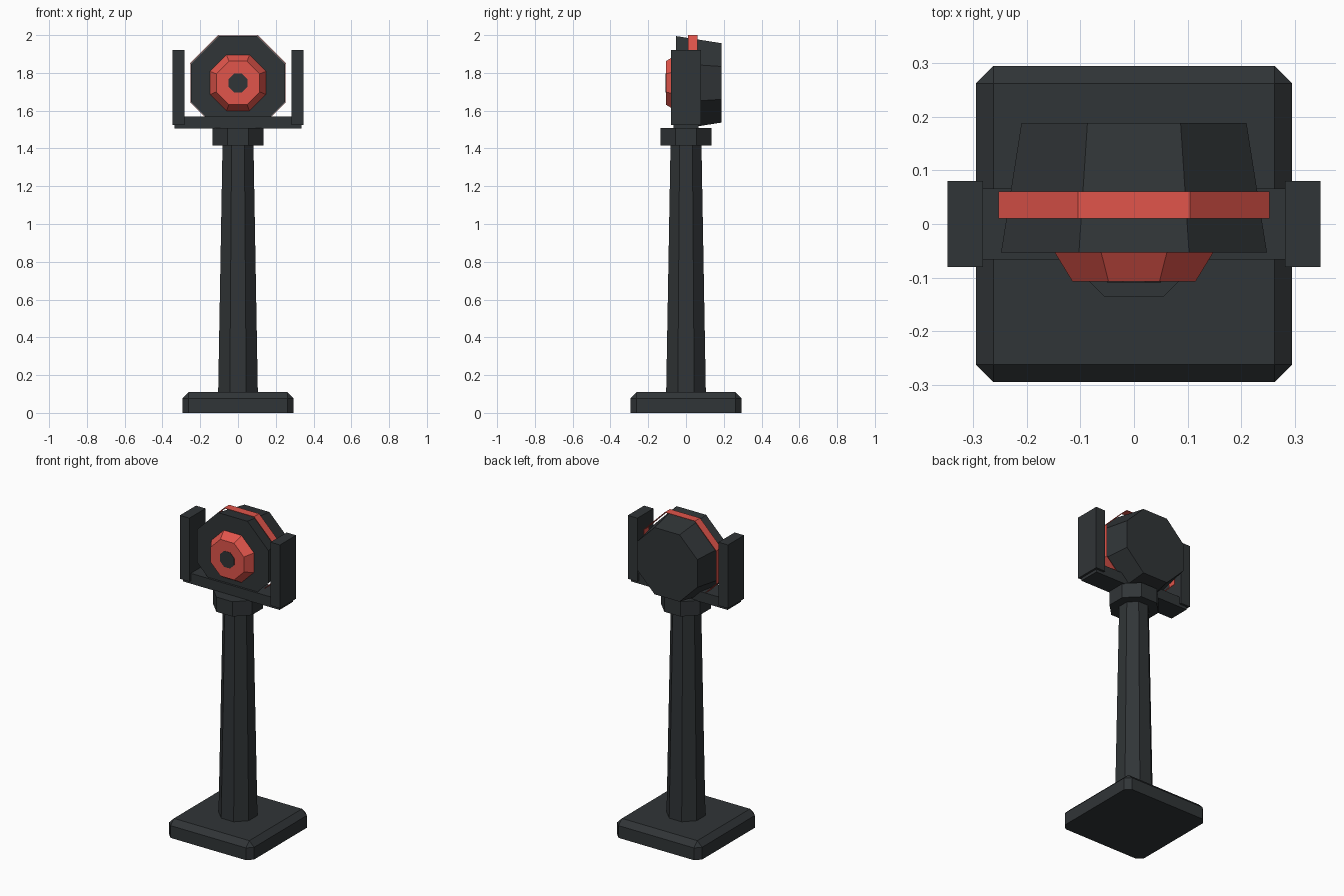
import bpy, bmesh, math
from mathutils import Matrix

if "Cube" in bpy.data.objects:
    bpy.data.objects.remove(bpy.data.objects["Cube"])


def material(name, rgb):
    m = bpy.data.materials.new(name)
    m.diffuse_color = (*rgb, 1)
    m.use_nodes = True
    m.node_tree.nodes["Principled BSDF"].inputs["Base Color"].default_value = m.diffuse_color
    return m


DARK = material("dark_metal", (0.03, 0.035, 0.038))
RED = material("red_paint", (0.75, 0.09, 0.07))
HEAD_Z = 1.747


def finish(name, bm, mat):
    mesh = bpy.data.meshes.new(name)
    bm.to_mesh(mesh)
    bm.free()
    mesh.materials.append(mat)
    ob = bpy.data.objects.new(name, mesh)
    bpy.context.collection.objects.link(ob)
    return ob


def box(name, x, y, z, mat=DARK, bevel=0):
    """Box from (min, max) ranges, optionally chamfered except at the bottom."""
    bm = bmesh.new()
    bmesh.ops.create_cube(bm, size=1)
    for v in bm.verts:
        v.co = [r[0] + (c + 0.5) * (r[1] - r[0]) for c, r in zip(v.co, (x, y, z))]
    if bevel:
        edges = [e for e in bm.edges if max(v.co.z for v in e.verts) > z[0] + 0.001]
        bmesh.ops.bevel(bm, geom=edges, offset=bevel, segments=1, affect='EDGES')
    return finish(name, bm, mat)


def octagon(name, a0, a1, start, end, mat=DARK, along_y=False, caps=True):
    """Eight-sided frustum with flats on the axes; a0, a1 are half-widths."""
    k = 1 / math.cos(math.pi / 8)
    bm = bmesh.new()
    bmesh.ops.create_cone(bm, cap_ends=caps, segments=8, radius1=a0 * k,
                          radius2=a1 * k, depth=end - start)
    bm.transform(Matrix.Translation((0, 0, (start + end) / 2)))
    # turn so a flat faces each axis, whatever the starting corner
    v = bm.verts[:][0].co
    bm.transform(Matrix.Rotation(math.pi / 8 - math.atan2(v.y, v.x), 4, 'Z'))
    if along_y:
        bm.transform(Matrix.Translation((0, 0, HEAD_Z)) @ Matrix.Rotation(-math.pi / 2, 4, 'X'))
    return finish(name, bm, mat)


# Stand
box("base", (-0.295, 0.295), (-0.295, 0.295), (0, 0.11), bevel=0.033)
octagon("pole", 0.105, 0.082, 0.11, 1.415)
octagon("collar", 0.135, 0.135, 1.415, 1.508)

# Yoke
box("yoke_bar", (-0.335, 0.335), (-0.066, 0.066), (1.505, 1.57))
for side, x in (("left", (-0.348, -0.282)), ("right", (0.282, 0.348))):
    box(side + "_yoke_arm", x, (-0.08, 0.08), (1.523, 1.922))

# Lamp head, facing -y
octagon("lamp_housing", 0.248, 0.21, -0.053, 0.188, along_y=True)
octagon("lens_rim", 0.115, 0.148, -0.107, -0.053, RED, True)
octagon("lens_centre", 0.05, 0.05, -0.109, -0.1, DARK, True)

# Thin band standing clear of the housing
band = octagon("band", 0.253, 0.253, 0.01, 0.061, RED, True, caps=False)
wall = band.modifiers.new("wall", 'SOLIDIFY')
wall.thickness = 0.003
